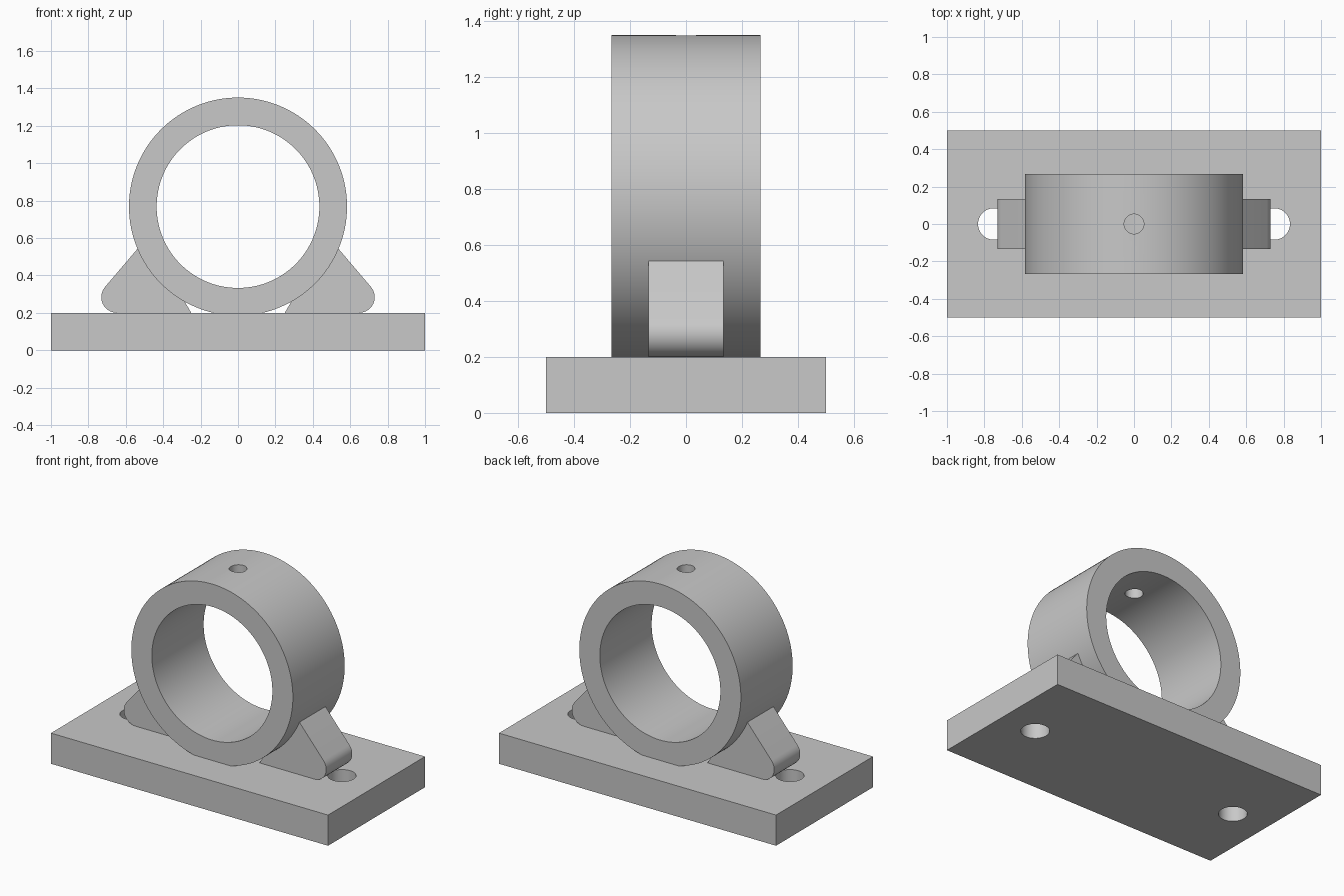
import bpy, bmesh, math
from mathutils import Matrix

if "Cube" in bpy.data.objects:
    bpy.data.objects.remove(bpy.data.objects["Cube"])

grey = bpy.data.materials.new("light_grey")
grey.diffuse_color = (0.58, 0.58, 0.58, 1)
grey.use_nodes = True
grey.node_tree.nodes["Principled BSDF"].inputs["Base Color"].default_value = grey.diffuse_color

RING_Z, RING_R, BORE_R = 0.768, 0.583, 0.435


def add_object(name, bm):
    bmesh.ops.recalc_face_normals(bm, faces=bm.faces)
    mesh = bpy.data.meshes.new(name)
    bm.to_mesh(mesh)
    bm.free()
    mesh.materials.append(grey)
    obj = bpy.data.objects.new(name, mesh)
    bpy.context.collection.objects.link(obj)
    return obj


def cylinder(name, radius, length, centre, along_y=False, segments=48):
    bm = bmesh.new()
    matrix = Matrix.Translation(centre)
    if along_y:
        matrix = matrix @ Matrix.Rotation(math.pi / 2, 4, 'X')
    bmesh.ops.create_cone(bm, cap_ends=True, segments=segments, radius1=radius,
                          radius2=radius, depth=length, matrix=matrix)
    return add_object(name, bm)


def cut(obj, cutters):
    for cutter in cutters:
        mod = obj.modifiers.new("cut", 'BOOLEAN')
        mod.operation = 'DIFFERENCE'
        mod.solver = 'EXACT'
        mod.object = cutter
    bpy.context.view_layer.update()
    evaluated = obj.evaluated_get(bpy.context.evaluated_depsgraph_get())
    mesh = bpy.data.meshes.new_from_object(evaluated)
    obj.modifiers.clear()
    obj.data = mesh
    for cutter in cutters:
        bpy.data.objects.remove(cutter)


def smooth(obj):
    bpy.ops.object.select_all(action='DESELECT')
    obj.select_set(True)
    bpy.context.view_layer.objects.active = obj
    bpy.ops.object.shade_smooth_by_angle(angle=math.radians(30))


# Base plate with two bolt holes
bm = bmesh.new()
bmesh.ops.create_cube(bm, size=1, matrix=Matrix.Translation((0, 0, 0.1))
                      @ Matrix.Diagonal((2, 1, 0.2, 1)))
base = add_object("base_plate", bm)
cut(base, [cylinder("bolt_hole", 0.084, 0.6, (s * 0.75, 0, 0.1)) for s in (-1, 1)])
smooth(base)

# Bearing ring with bore and oil hole through the top wall
ring = cylinder("bearing_ring", RING_R, 0.534, (0, 0, RING_Z), True, 128)
cut(ring, [cylinder("bore", BORE_R, 1, (0, 0, RING_Z), True, 128),
           cylinder("oil_hole", 0.053, 0.5, (0, 0, RING_Z + RING_R))])
smooth(ring)

# Side braces: rounded toe, sloped top, inner edge buried in the ring wall
toe_x, toe_z, toe_r = 0.647, 0.284, 0.084
profile = [(0.25, 0.2)]
for i in range(13):
    a = math.radians(-90 + 130.5 * i / 12)
    profile.append((toe_x + toe_r * math.cos(a), toe_z + toe_r * math.sin(a)))
profile += [(0.535, 0.545), (0.50, 0.52), (0.27, 0.29), (0.285, 0.26)]
for side, name in ((-1, "left_brace"), (1, "right_brace")):
    bm = bmesh.new()
    face = bm.faces.new([bm.verts.new((side * x, -0.134, z)) for x, z in profile])
    result = bmesh.ops.extrude_face_region(bm, geom=[face])
    verts = [v for v in result["geom"] if isinstance(v, bmesh.types.BMVert)]
    bmesh.ops.translate(bm, verts=verts, vec=(0, 0.268, 0))
    smooth(add_object(name, bm))
